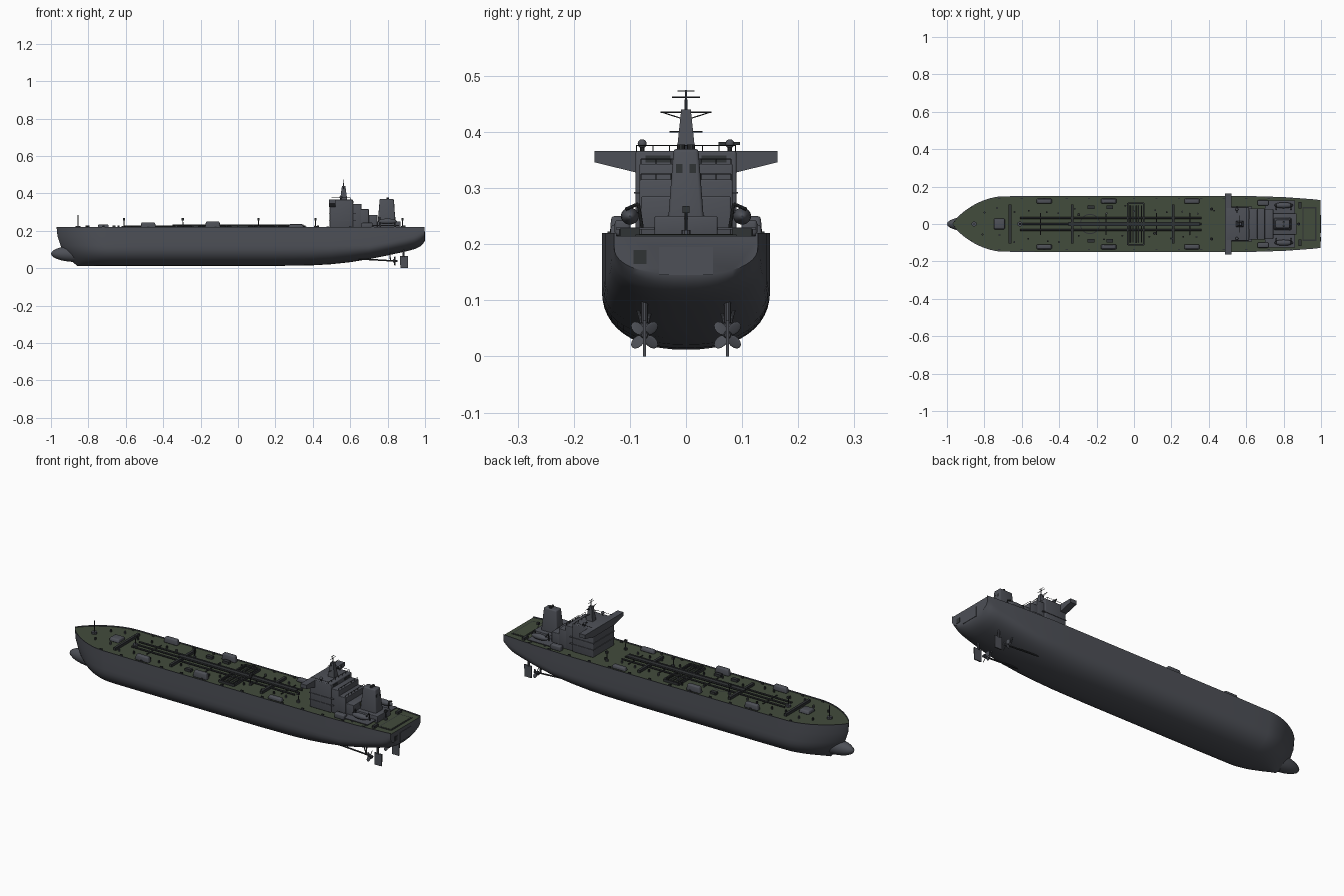
import bpy, bmesh, math, random
from mathutils import Vector

if "Cube" in bpy.data.objects:
    bpy.data.objects.remove(bpy.data.objects["Cube"])
random.seed(4)

def material(name, rgb):
    m = bpy.data.materials.new(name)
    m.diffuse_color = (*rgb, 1)
    m.use_nodes = True
    m.node_tree.nodes["Principled BSDF"].inputs["Base Color"].default_value = m.diffuse_color
    return m

GREY = material("hull_grey", (0.075, 0.08, 0.095))
GREEN = material("deck_green", (0.055, 0.072, 0.045))
DARK = material("pipe_dark_grey", (0.03, 0.033, 0.036))
OLIVE = material("olive_panel", (0.07, 0.075, 0.04))

def finish(name, bm, mats, angle=35):
    bmesh.ops.recalc_face_normals(bm, faces=bm.faces)
    me = bpy.data.meshes.new(name)
    bm.to_mesh(me)
    bm.free()
    for m in mats:
        me.materials.append(m)
    for p in me.polygons:
        p.use_smooth = True
    me.set_sharp_from_angle(angle=math.radians(angle))
    ob = bpy.data.objects.new(name, me)
    bpy.context.collection.objects.link(ob)
    return ob

def box(name, x, y, z, mat=GREY, tx=1, ty=1, bevel=0.0):
    """Box from (lo, hi) ranges; tx, ty scale the top face."""
    bm = bmesh.new()
    bmesh.ops.create_cube(bm, size=1)
    cx, cy = sum(x) / 2, sum(y) / 2
    for v in bm.verts:
        top = v.co.z > 0
        v.co = (cx + v.co.x * (x[1] - x[0]) * (tx if top else 1),
                cy + v.co.y * (y[1] - y[0]) * (ty if top else 1), z[1] if top else z[0])
    if bevel:
        bmesh.ops.bevel(bm, geom=bm.edges[:], offset=bevel, segments=3, profile=0.5, affect='EDGES')
    return finish(name, bm, [mat])

def rod(name, a, b, r, mat=GREY, r2=None, seg=10):
    a, b = Vector(a), Vector(b)
    bm = bmesh.new()
    bmesh.ops.create_cone(bm, cap_ends=True, segments=seg, radius1=r,
                          radius2=r if r2 is None else r2, depth=(b - a).length)
    bm.transform((b - a).to_track_quat('Z', 'Y').to_matrix().to_4x4())
    bmesh.ops.translate(bm, verts=bm.verts, vec=(a + b) / 2)
    return finish(name, bm, [mat])

def ball(name, c, r, mat=GREY):
    bm = bmesh.new()
    bmesh.ops.create_uvsphere(bm, u_segments=24, v_segments=14, radius=1)
    for v in bm.verts:
        v.co = [c[i] + v.co[i] * r[i] for i in range(3)]
    return finish(name, bm, [mat])

def prism(name, pts, lo, hi, mat=GREY):
    """Extrude a (y, z) outline along x."""
    bm = bmesh.new()
    f = bm.faces.new([bm.verts.new((lo, y, z)) for y, z in pts])
    e = bmesh.ops.extrude_face_region(bm, geom=[f])
    bmesh.ops.translate(bm, verts=[v for v in e['geom'] if isinstance(v, bmesh.types.BMVert)],
                        vec=(hi - lo, 0, 0))
    return finish(name, bm, [mat])

def interp(table, x):
    for (x0, v0), (x1, v1) in zip(table, table[1:]):
        if x <= x1:
            return v0 + (v1 - v0) * max(0, (x - x0) / (x1 - x0))
    return table[-1][1]

# Hull: lofted sections with raked stem, rising stern and recessed green deck
TOP, DECK, STERN = 0.22, 0.215, 0.998
KEEL = [(-1, .012), (.2, .012), (.4, .015), (.5, .021), (.6, .032), (.7, .048), (.8, .068),
        (.9, .09), (.945, .102), (.975, .116), (.99, .13), (STERN, .145)]
WIDTH = [(-.7, .148), (-.5, .15), (.6, .15), (.8, .144), (.95, .133), (STERN, .128)]

def section(X):
    w = interp(WIDTH, X)
    if X < -.7:
        w = .148 * max(0, 1 - ((-.7 - X) / .27) ** 1.8) ** .8
    zb = interp(KEEL, X)
    zt = max(.12, min(.195, zb + .07))
    half = []
    for i in range(13):
        t = math.pi / 2 * i / 12
        half.append((w * math.sin(t) ** (2 / 2.3), zt - (zt - zb) * max(0, math.cos(t)) ** (2 / 2.3)))
    wi = max(0, w - .004)
    half += [(w, (zt + TOP) / 2), (w, TOP), (wi, TOP), (wi, DECK)]
    ring = half + [(-y, z) for y, z in reversed(half[1:])]
    f = min(1, max(0, (-.6 - X) / .37))
    return [(X + f * .11 * ((TOP - z) / .208) ** 2.2, y, z) for y, z in ring]

xs = [-.7 - .27 * math.cos(math.pi / 2 * i / 18) for i in range(18)]
xs += [-.7 + .1 * i for i in range(16)] + [.85, .9, .925, .945, .96, .975, .983, .99, STERN]
bm = bmesh.new()
rings = [[bm.verts.new(p) for p in section(X)] for X in xs]
for r0, r1 in zip(rings, rings[1:]):
    for i in range(len(r0)):
        j = (i + 1) % len(r0)
        bm.faces.new((r0[i], r0[j], r1[j], r1[i]))
bm.faces.new(rings[-1])
bmesh.ops.remove_doubles(bm, verts=bm.verts, dist=1e-5)
for f in bm.faces:
    if all(abs(v.co.z - DECK) < 1e-4 for v in f.verts):
        f.material_index = 1
finish("hull", bm, [GREY, GREEN])
ball("bulbous_bow", (-.86, 0, .077), (.14, .042, .044))

# Transom plates and mooring well
box("stern_door", (.99, 1), (-.048, .048), (.145, .195))
box("stern_hatch", (.99, 1), (-.094, -.07), (.165, .19), DARK)
box("mooring_well", (.9, .975), (-.09, .09), (DECK, .217), DARK)
box("mooring_floor", (.906, .969), (-.084, .084), (DECK, .2185), GREEN)

# Cargo piping along and across the deck
for y in (-.032, 0, .032):
    rod("long_pipe", (-.61, y, .223), (.36, y, .223), .0045, DARK)
box("catwalk", (-.35, .35), (-.012, .012), (.226, .234), DARK)
for x in (-.663, -.33, .21):
    box("cross_pipe_rack", (x - .007, x + .007), (-.103, .103), (DECK, .229), DARK)
for x in (-.5, -.15, .12, .3):
    rod("branch_pipe", (x, -.06, .222), (x, .06, .222), .003, DARK)
# Midship manifold frame
for x in (-.033, .053):
    box("manifold_side", (x - .004, x + .004), (-.112, .112), (DECK, .228), DARK)
for y in (-.11, .11):
    box("manifold_end", (-.033, .053), (y - .004, y + .004), (DECK, .228), DARK)
for i in range(5):
    rod("manifold_pipe", (-.02 + .015 * i, -.1, .224), (-.02 + .015 * i, .1, .224), .003, GREY if i % 2 else DARK)
# Round landing mark
bm = bmesh.new()
n = 40
for k in range(n):
    q = [(r, 2 * math.pi * (k + d) / n) for r, d in ((.049, 0), (.049, 1), (.054, 1), (.054, 0))]
    bm.faces.new([bm.verts.new((-.235 + r * math.cos(a), r * math.sin(a), .2165)) for r, a in q])
finish("landing_ring", bm, [DARK])

# Mirrored deck gear
for s in (-1, 1):
    for x, h in ((-.48, .245), (-.135, .25), (.31, .235)):
        box("deck_locker", (x - .042, x + .042), (s * .122 - .014, s * .122 + .014),
            (DECK, h), GREY, .85, .8, .006)
    for x in (-.23, -.13):
        box("small_hatch", (x - .018, x + .018), (s * .09 - .01, s * .09 + .01), (DECK, .228), DARK)
    for i in range(16):
        x = -.8 + .082 * i + random.uniform(-.02, .02)
        y = s * random.uniform(.055, .1 if x > -.75 else .065)
        rod("deck_vent", (x, y, DECK), (x, y, .228), .005, random.choice((GREY, DARK)))
    for i in range(14):
        x = -.72 + .12 * i
        box("bollard", (x - .006, x + .006), (s * .137 - .003, s * .137 + .003), (DECK, .223), DARK)
box("forward_winch", (-.75, -.69), (-.03, .03), (DECK, .233), GREY, .9, .8, .005)

# Light posts
for x, y, h in ((-.855, 0, .285), (-.61, 0, .268), (-.295, .05, .268), (.11, -.05, .268),
                (.415, .08, .268), (.415, -.08, .268), (.88, 0, .268)):
    rod("post_base", (x, y, DECK), (x, y, .225), .014 if x < -.6 else .008, GREY)
    rod("light_post", (x, y, DECK), (x, y, h), .003, DARK, .002)
    if x > -.8:
        box("post_lamp", (x - .006, x + .006), (y - .006, y + .006), (h - .012, h), DARK)

# Superstructure tiers
box("bridge_block", (.49, .615), (-.09, .09), (DECK, .366), bevel=.004)
box("tier_three", (.6, .66), (-.083, .083), (DECK, .343), bevel=.003)
box("tier_two", (.65, .7), (-.083, .083), (DECK, .315), bevel=.003)
box("tier_one", (.69, .745), (-.08, .08), (DECK, .285), bevel=.003)
box("engine_house", (.73, .87), (-.056, .056), (DECK, .25), bevel=.003)
prism("bridge_wings", [(-.163, .366), (-.163, .346), (-.09, .328), (.09, .328), (.163, .346), (.163, .366)],
      .486, .522)
for z in (.255, .29):
    box("tier_ledge", (.487, .63), (-.093, .093), (z, z + .003))
for z, x, w in ((.376, .6, .088), (.352, .655, .08), (.325, .695, .08)):
    rod("roof_rail", (x, -w, z), (x, w, z), .001, DARK, seg=6)
    for i in range(7):
        y = -w + 2 * w * i / 6
        rod("rail_post", (x, y, z - .012), (x, y, z), .001, DARK, seg=6)
for s in (-1, 1):
    box("rear_window_panel", (.612, .6165), (s * .05 - .022, s * .05 + .022), (.346, .358), DARK)
    rod("side_rail", (.5, s * .088, .376), (.6, s * .088, .376), .001, DARK, seg=6)
box("olive_plate", (.743, .747), (-.025, .025), (.265, .28), OLIVE)

# Funnel with exhausts
box("funnel", (.745, .845), (-.034, .034), (DECK, .37), GREY, .75, .65, .006)
for s in (-1, 1):
    rod("exhaust", (.8, s * .009, .36), (.8, s * .009, .378), .007, DARK)
    box("funnel_vent", (.83, .836), (s * .012 - .006, s * .012 + .006), (.325, .343), DARK)
    rod("funnel_brace", (.83, s * .052, DECK), (.83, s * .03, .25), .003, GREY)

# Mast with yards
box("mast", (.545, .585), (-.017, .017), (.36, .44), GREY, .45, .5)
rod("mast_pole", (.565, 0, .44), (.565, 0, .475), .003, GREY, .0015)
for z, w in ((.473, .015), (.462, .025), (.435, .045), (.4, .029)):
    rod("yard", (.565, -w, z), (.565, w, z), .0013, DARK, seg=6)
for s in (-1, 1):
    rod("yard_stay", (.565, s * .042, .435), (.565, s * .008, .424), .001, DARK, seg=6)
    rod("dome_post", (.55, s * .078, .36), (.55, s * .078, .378), .004, DARK)
    ball("radar_dome", (.55, s * .078, .379), (.008, .008, .008))
box("radar_bar", (.547, .553), (.058, .096), (.377, .382), DARK)

# Lifeboats, davits and side platforms
for s in (-1, 1):
    box("boat_platform", (.7, .86), (s * .09 - .035, s * .09 + .035), (.226, .23))
    ball("lifeboat", (.8, s * .1, .25), (.05, .016, .015))
    box("rescue_raft", (.66, .72), (s * .113 - .014, s * .113 + .014), (DECK, .243), bevel=.006)
    for x in (.76, .84):
        rod("davit", (x, s * .078, .228), (x, s * .085, .272), .003, DARK)
        rod("davit_arm", (x, s * .085, .272), (x, s * .108, .262), .003, DARK)
        rod("platform_leg", (x, s * .115, DECK), (x, s * .115, .228), .004)
    box("mooring_winch", (.88, .895), (s * .1 - .018, s * .1 + .018), (DECK, .228), DARK)

# Propellers, shafts and rudders
for s in (-1, 1):
    y = s * .074
    rod("shaft", (.6, y, .052), (.845, y, .038), .004, DARK)
    rod("propeller_hub", (.828, y, .039), (.852, y, .038), .009, GREY, .005)
    for k in range(4):
        a = math.pi / 4 + k * math.pi / 2
        u, v = Vector((0, math.cos(a), math.sin(a))), Vector((.5, -math.sin(a), math.cos(a)))
        bm = bmesh.new()
        bmesh.ops.create_uvsphere(bm, u_segments=12, v_segments=8, radius=1)
        for p in bm.verts:
            c = p.co.copy()
            p.co = Vector((.838, y, .038)) + u * (.017 + .014 * c.x) + v * (.0095 * c.y) + Vector((.0015 * c.z, 0, 0))
        finish("propeller_blade", bm, [GREY])
    for d in (-.016, .016):
        rod("shaft_strut", (.815, y, .04), (.81, y + d, .1), .003)
    box("rudder", (.868, .908), (y - .003, y + .003), (0, .064), GREY, 1.1)
    rod("rudder_stock", (.885, y, .06), (.885, y, .115), .006)
